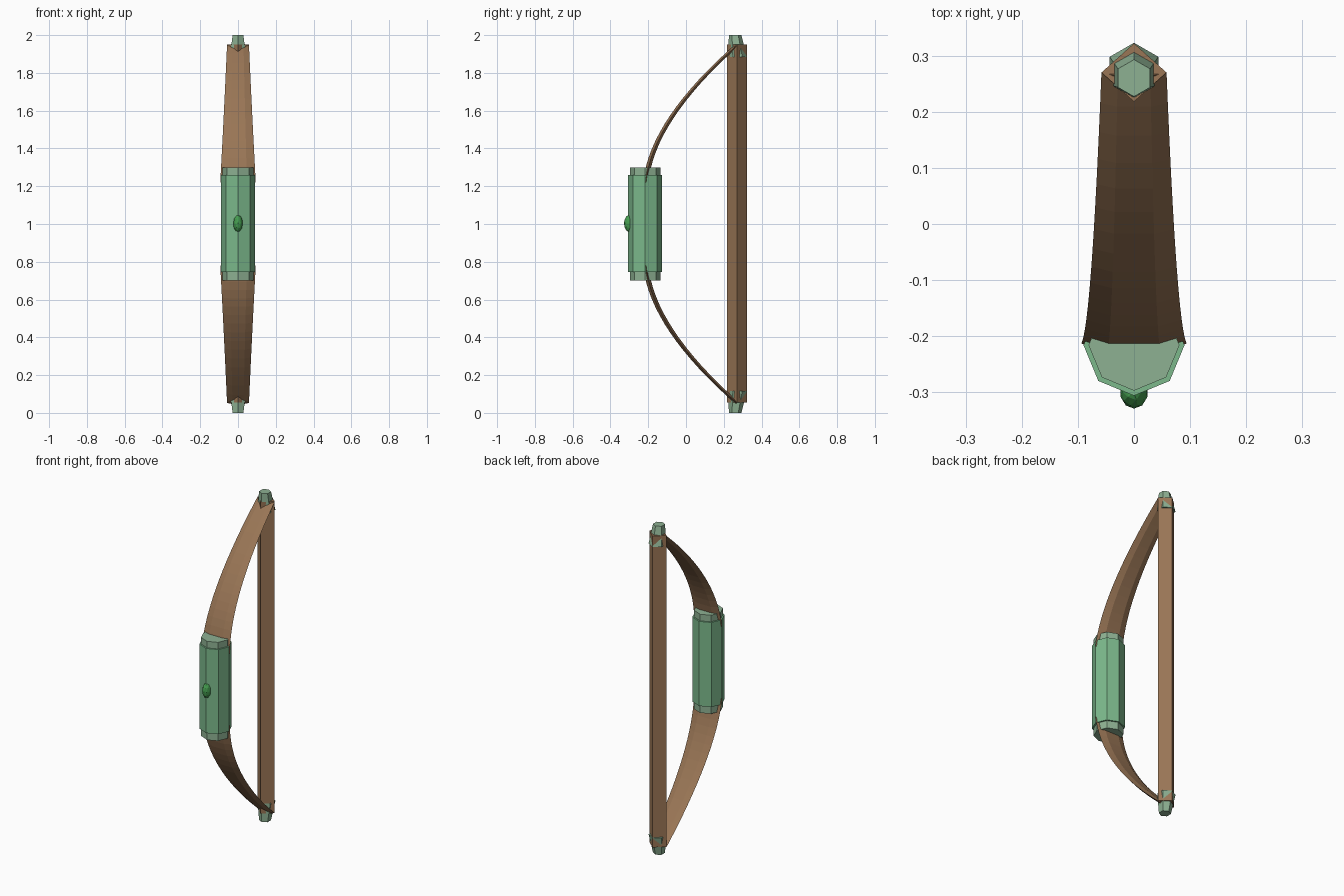
import bpy, bmesh, math
from mathutils import Vector

cube = bpy.data.objects.get("Cube")
if cube:
    bpy.data.objects.remove(cube, do_unlink=True)


def make_material(name, rgb):
    mat = bpy.data.materials.new(name)
    mat.use_nodes = True
    mat.diffuse_color = (*rgb, 1)
    bsdf = next(n for n in mat.node_tree.nodes if n.type == 'BSDF_PRINCIPLED')
    bsdf.inputs["Base Color"].default_value = (*rgb, 1)
    return mat


WOOD = make_material("brown wood", (0.32, 0.18, 0.092))
GRIP = make_material("soft green", (0.20, 0.48, 0.26))
TRIM = make_material("pale green", (0.27, 0.44, 0.29))
GEM = make_material("bright green", (0.06, 0.34, 0.08))


def finish(bm, name, mat):
    bmesh.ops.recalc_face_normals(bm, faces=bm.faces)
    mesh = bpy.data.meshes.new(name)
    bm.to_mesh(mesh)
    bm.free()
    mesh.materials.append(mat)
    obj = bpy.data.objects.new(name, mesh)
    bpy.context.collection.objects.link(obj)
    return obj


def loft(name, mat, sides, rings, phase=0.0):
    """Skin polygon rings, each (centre, radius_x, radius_depth, tilt about x)."""
    bm = bmesh.new()
    loops = []
    for centre, rx, rd, tilt in rings:
        depth = Vector((0, math.cos(tilt), math.sin(tilt)))
        loop = []
        for i in range(sides):
            a = phase + 2 * math.pi * i / sides
            offset = Vector((1, 0, 0)) * rx * math.cos(a) + depth * rd * math.sin(a)
            loop.append(bm.verts.new(Vector(centre) + offset))
        loops.append(loop)
    for a, b in zip(loops, loops[1:]):
        for i in range(sides):
            j = (i + 1) % sides
            bm.faces.new((a[i], a[j], b[j], b[i]))
    bm.faces.new(loops[0])
    bm.faces.new(loops[-1])
    return finish(bm, name, mat)


def straight(name, mat, sides, sections, phase=0.0):
    """Upright part from (y, z, radius_x, radius_y) sections."""
    return loft(name, mat, sides,
                [((0, y, z), rx, ry, 0) for y, z, rx, ry in sections], phase)


# Octagonal grip with slightly narrower collars at both ends
GY = -0.216
straight("grip", GRIP, 8, [(GY, 0.745, 0.09, 0.09), (GY, 1.26, 0.09, 0.09)])

# Diamond-section string
straight("bowstring", WOOD, 4, [(0.27, 0.055, 0.058, 0.052), (0.27, 1.95, 0.058, 0.052)])

# Limbs follow a quadratic curve, mirrored about mid height
START, BEND, TIP = Vector((0, -0.213, 0.22)), Vector((0, -0.18, 0.55)), Vector((0, 0.27, 0.947))
STEPS = 16
for side, sign in (("upper", 1), ("lower", -1)):
    rings = []
    for k in range(STEPS + 1):
        t = k / STEPS
        p = START * (1 - t) ** 2 + BEND * 2 * t * (1 - t) + TIP * t * t
        d = (BEND - START) * (1 - t) + (TIP - BEND) * t
        tilt = math.atan2(-d.y, d.z) * sign
        width = 0.094 + (0.058 - 0.094) * t
        rings.append(((0, p.y, 1 + sign * p.z), width, width * 0.175, tilt))
    loft(side + "_limb", WOOD, 6, rings)

    # Collar at the grip end
    straight(side + "_collar", TRIM, 8,
             [(GY, 1 + sign * 0.255, 0.081, 0.081), (GY, 1 + sign * 0.30, 0.081, 0.081)])

    # Tapered hexagonal cap where the limb meets the string
    straight(side + "_tip_cap", TRIM, 6,
             [(0.273, 1 + sign * 0.885, 0.05, 0.05), (0.26, 1 + sign * 1.0, 0.033, 0.033)],
             phase=math.pi / 6)

# Faceted gem on the front of the grip
bm = bmesh.new()
bmesh.ops.create_icosphere(bm, subdivisions=2, radius=1)
for v in bm.verts:
    v.co = Vector((v.co.x * 0.025, v.co.y * 0.03 - 0.299, v.co.z * 0.046 + 1.003))
finish(bm, "gem", GEM)
